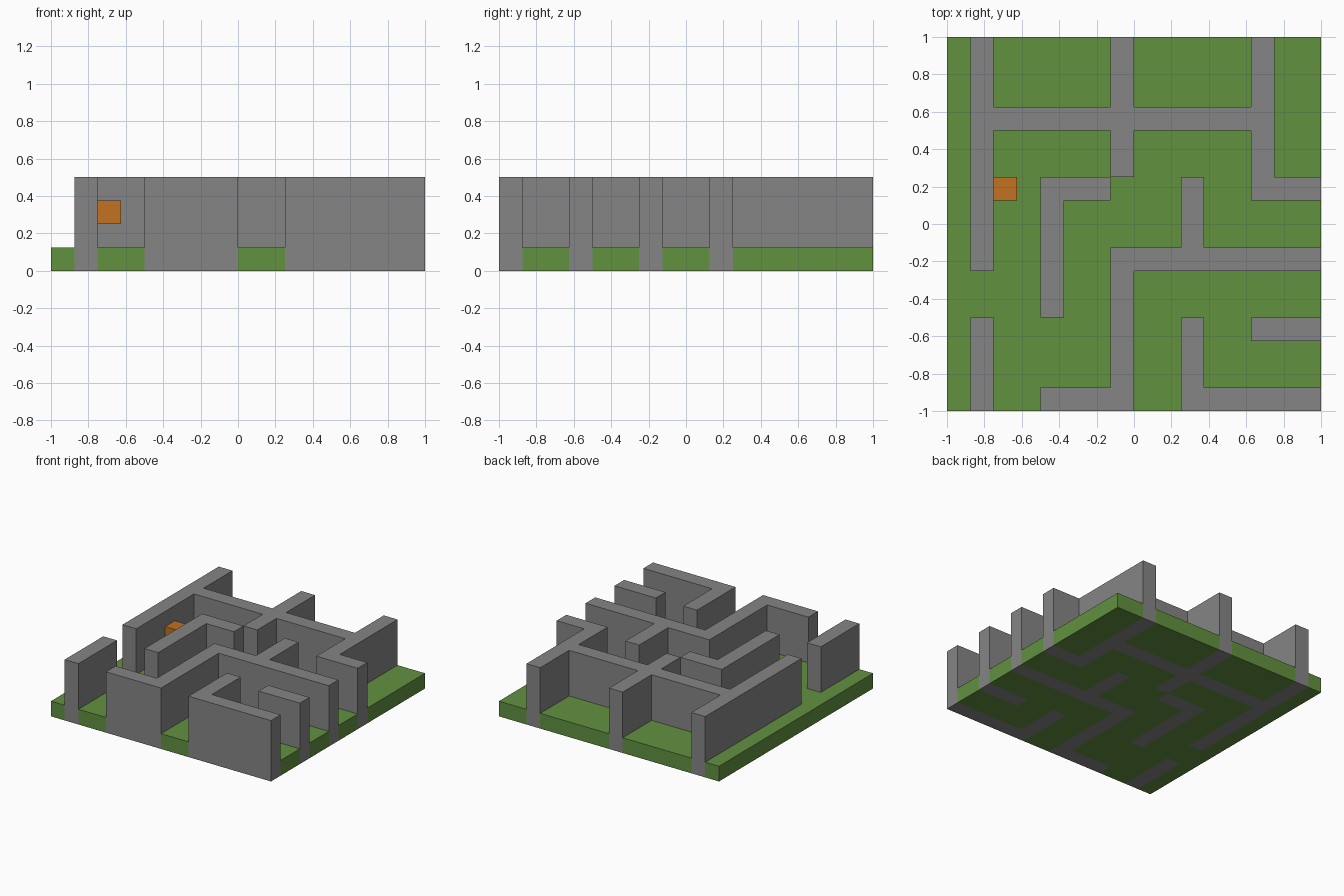
import bpy
import bmesh
from mathutils import Vector

cube = bpy.data.objects.get("Cube")
if cube:
    bpy.data.objects.remove(cube, do_unlink=True)

CELL = 0.125

# Plan of the maze, back row first: '#' is wall, '.' is lawn
PLAN = """
.#.....#.....#..
.#.....#.....#..
.#.....#.....#..
.#############..
.#.....#.....#..
.#.....#.....#..
.#..###...#..###
.#..#.....#.....
.#..#.....#.....
.#..#..#########
....#..#........
....#..#........
.#.....#..#..###
.#.....#..#.....
.#.....#..#.....
.#..####..######
""".split()


def material(name, colour):
    mat = bpy.data.materials.new(name)
    mat.use_nodes = True
    mat.diffuse_color = (*colour, 1)
    mat.node_tree.nodes["Principled BSDF"].inputs["Base Color"].default_value = (*colour, 1)
    return mat


def build(name, cells, bottom, top, mat):
    """Raise a set of grid cells into one solid with merged flat faces."""
    bm = bmesh.new()
    for col, row in cells:
        corners = [(0, 0), (1, 0), (1, 1), (0, 1)]
        bm.faces.new([bm.verts.new(((col + a) * CELL - 1, 1 - (row + b) * CELL, bottom))
                      for a, b in corners])
    bmesh.ops.remove_doubles(bm, verts=bm.verts, dist=0.001)
    raised = bmesh.ops.extrude_face_region(bm, geom=bm.faces[:], use_keep_orig=True)
    verts = [g for g in raised["geom"] if isinstance(g, bmesh.types.BMVert)]
    bmesh.ops.translate(bm, verts=verts, vec=Vector((0, 0, top - bottom)))
    bmesh.ops.recalc_face_normals(bm, faces=bm.faces)
    mesh = bpy.data.meshes.new(name)
    bm.to_mesh(mesh)
    bm.free()
    mesh.materials.append(mat)
    obj = bpy.data.objects.new(name, mesh)
    bpy.context.collection.objects.link(obj)
    return obj


def cells_of(symbol):
    return [(c, r) for r, line in enumerate(PLAN) for c, s in enumerate(line) if s == symbol]


# Lawn fills the gaps between walls; walls reach down to the base
build("lawn", cells_of("."), 0, CELL, material("grass green", (0.122, 0.283, 0.051)))
build("maze_walls", cells_of("#"), 0, 4 * CELL, material("stone grey", (0.235, 0.235, 0.235)))

# Small block mounted on the inside of the left-hand wall
build("wall_block", [(2, 6)], 2 * CELL, 3 * CELL, material("orange", (0.54, 0.168, 0.015)))
